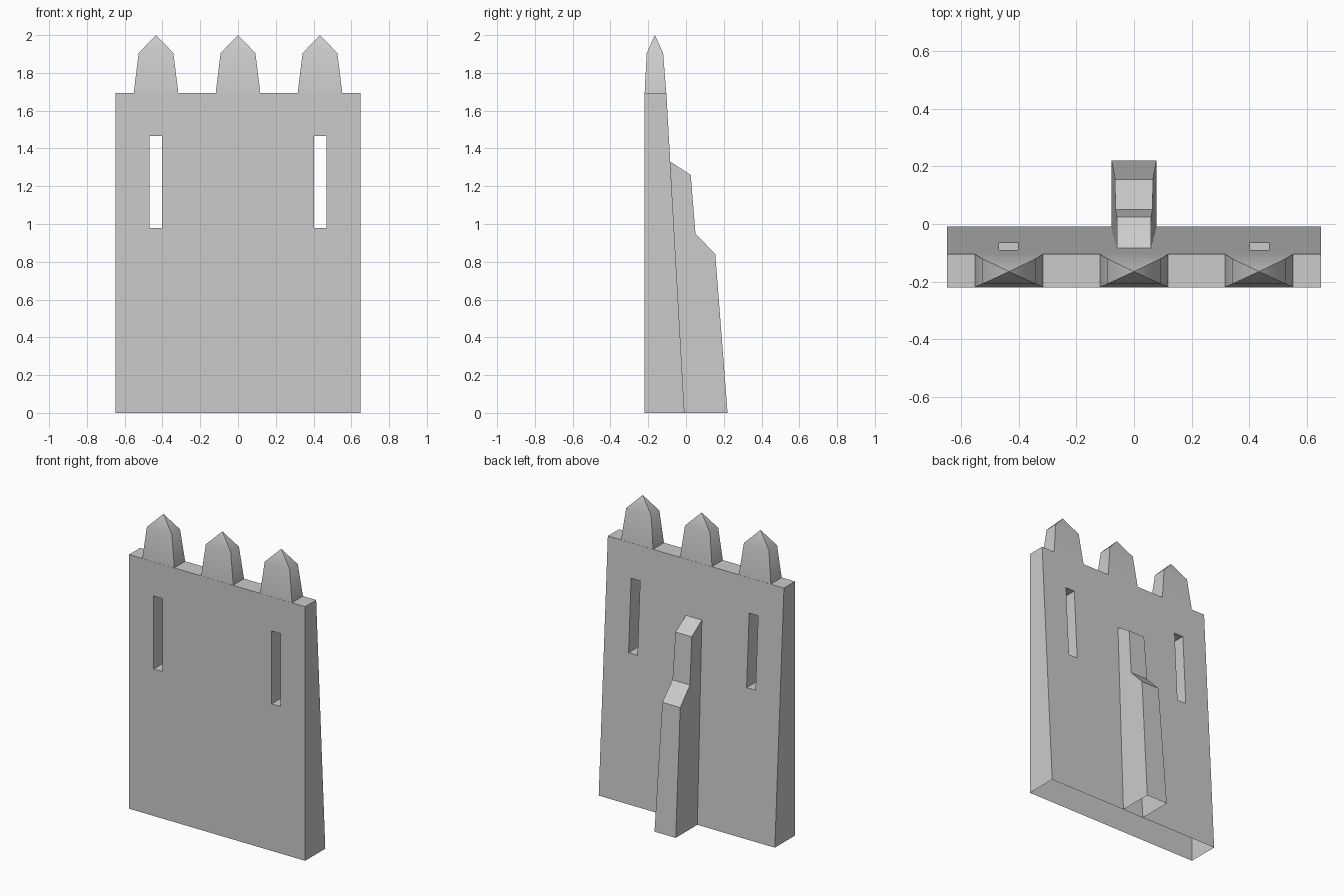
import bpy, bmesh

if "Cube" in bpy.data.objects:
    bpy.data.objects.remove(bpy.data.objects["Cube"])


def make_object(name, bm):
    bmesh.ops.recalc_face_normals(bm, faces=bm.faces[:])
    mesh = bpy.data.meshes.new(name)
    bm.to_mesh(mesh)
    bm.free()
    obj = bpy.data.objects.new(name, mesh)
    bpy.context.collection.objects.link(obj)
    return obj


def prism(name, profile, half_width):
    """Extrude a (y, z) profile along x; half_width is a function of z."""
    bm = bmesh.new()
    left = [bm.verts.new((-half_width(z), y, z)) for y, z in profile]
    right = [bm.verts.new((half_width(z), y, z)) for y, z in profile]
    bm.faces.new(left)
    bm.faces.new(right)
    n = len(profile)
    for i in range(n):
        j = (i + 1) % n
        bm.faces.new((left[i], left[j], right[j], right[i]))
    return make_object(name, bm)


def open_bottom(obj):
    bm = bmesh.new()
    bm.from_mesh(obj.data)
    floor = [f for f in bm.faces if all(abs(v.co.z) < 1e-4 for v in f.verts)]
    bmesh.ops.delete(bm, geom=floor, context='FACES')
    bm.to_mesh(obj.data)
    bm.free()


def smooth(obj, angle=0.5):
    bpy.ops.object.select_all(action='DESELECT')
    obj.select_set(True)
    bpy.context.view_layer.objects.active = obj
    bpy.ops.object.shade_smooth_by_angle(angle=angle)


# Wall slab with a sloping back
wall = prism("wall", [(-0.22, 0), (-0.008, 0), (-0.104, 1.693), (-0.22, 1.693)],
             lambda z: 0.649)

# Two arrow slits cut through the wall
for side in (-1, 1):
    bm = bmesh.new()
    bmesh.ops.create_cube(bm, size=1)
    for v in bm.verts:
        v.co.x = side * 0.435 + v.co.x * 0.066
        v.co.y *= 1.0
        v.co.z = 1.222 + v.co.z * 0.486
    cutter = make_object("slit_cutter", bm)
    cutter.hide_render = True
    mod = wall.modifiers.new("slit", 'BOOLEAN')
    mod.operation = 'DIFFERENCE'
    mod.solver = 'EXACT'
    mod.object = cutter
    bpy.context.view_layer.objects.active = wall
    bpy.ops.object.modifier_apply(modifier=mod.name)
    bpy.data.objects.remove(cutter)
open_bottom(wall)

# Stepped, tapering buttress on the back
buttress = prism("buttress",
                 [(-0.01, 0), (0.22, 0), (0.155, 0.84), (0.05, 0.95),
                  (0.025, 1.26), (-0.083, 1.33)],
                 lambda z: 0.078 - 0.0145 * z)
open_bottom(buttress)
smooth(buttress)

# Three pointed merlons: tapered block with a pyramid cap
for label, cx in (("left", -0.434), ("middle", 0.0), ("right", 0.434)):
    bm = bmesh.new()
    rings = []
    for hx, y0, y1, z in ((0.118, -0.219, -0.105, 1.693),
                          (0.092, -0.208, -0.121, 1.905)):
        rings.append([bm.verts.new((cx + x, y, z)) for x, y in
                      ((-hx, y0), (hx, y0), (hx, y1), (-hx, y1))])
    tip = bm.verts.new((cx, -0.165, 2.0))
    low, high = rings
    for i in range(4):
        j = (i + 1) % 4
        bm.faces.new((low[i], low[j], high[j], high[i]))
        bm.faces.new((high[i], high[j], tip))
    smooth(make_object("merlon_" + label, bm), 0.9)
